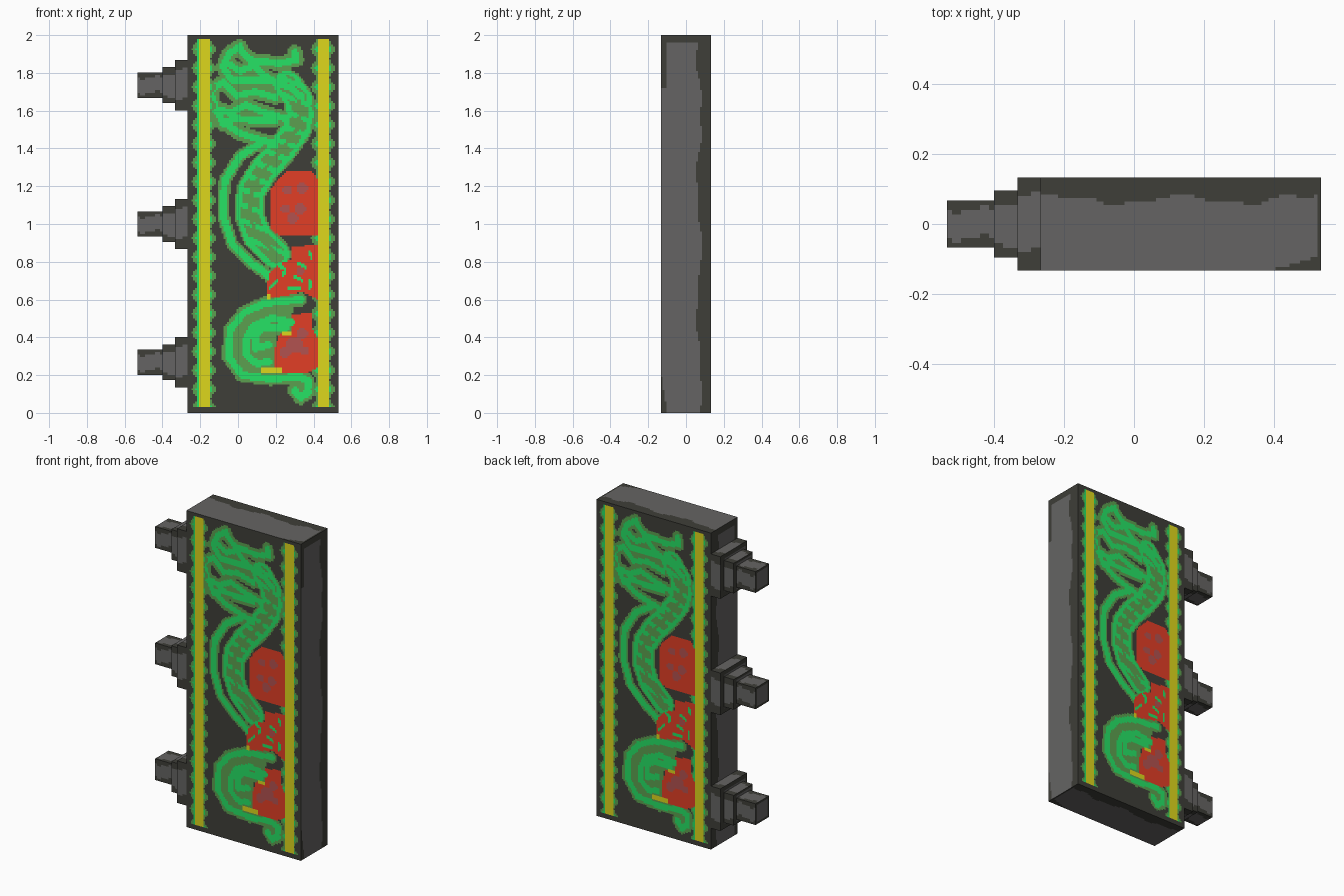
import bpy, bmesh, math

if "Cube" in bpy.data.objects:
    bpy.data.objects.remove(bpy.data.objects["Cube"])

# ---- materials ----
def lin(c):
    c /= 255
    return c / 12.92 if c <= 0.04045 else ((c + 0.055) / 1.055) ** 2.4

COLOURS = [("charcoal", 62, 62, 56), ("grey", 101, 100, 99), ("bright_green", 38, 226, 101),
           ("dull_green", 92, 160, 80), ("yellow", 222, 215, 28), ("red", 226, 62, 38),
           ("dusty_red", 178, 82, 80)]
MATS = []
for name, *rgb in COLOURS:
    m = bpy.data.materials.new(name)
    m.diffuse_color = (*[lin(c) for c in rgb], 1)
    m.use_nodes = True
    m.node_tree.nodes["Principled BSDF"].inputs["Base Color"].default_value = m.diffuse_color
    MATS.append(m)
DARK, GREY, GREEN, DULL, YELLOW, RED, DUSTY = range(7)


# ---- box whose faces are gridded and coloured by a rule ----
def grid_box(name, lo, hi, rule, cell):
    bm = bmesh.new()
    n = [max(1, round((hi[i] - lo[i]) / cell)) for i in range(3)]
    for a in range(3):
        u, v = (a + 1) % 3, (a + 2) % 3
        for sign in (-1, 1):
            rows = []
            for i in range(n[u] + 1):
                row = []
                for j in range(n[v] + 1):
                    p = [0, 0, 0]
                    p[a] = hi[a] if sign > 0 else lo[a]
                    p[u] = lo[u] + (hi[u] - lo[u]) * i / n[u]
                    p[v] = lo[v] + (hi[v] - lo[v]) * j / n[v]
                    row.append(bm.verts.new(p))
                rows.append(row)
            for i in range(n[u]):
                for j in range(n[v]):
                    q = [rows[i][j], rows[i + 1][j], rows[i + 1][j + 1], rows[i][j + 1]]
                    f = bm.faces.new(q if sign > 0 else q[::-1])
                    f.material_index = rule((q[0].co + q[2].co) / 2, a, sign)
    bmesh.ops.remove_doubles(bm, verts=bm.verts, dist=0.0005)
    me = bpy.data.meshes.new(name)
    bm.to_mesh(me)
    bm.free()
    for m in MATS:
        me.materials.append(m)
    ob = bpy.data.objects.new(name, me)
    bpy.context.collection.objects.link(ob)
    return ob


# ---- painted serpent, in hundredths of a unit ----
HEAD = [
    [(1, 193), (6, 187), (14, 186), (22, 185), (31, 187), (30, 191)],
    [(1, 194), (-5, 190), (-8, 183), (-3, 176), (6, 176), (17, 176), (28, 172), (34, 167)],
    [(-13, 172), (-8, 175), (-1, 168), (9, 170), (20, 167)],
    [(-14, 168), (-12, 161), (-4, 159), (4, 163), (14, 159), (25, 156)],
    [(-7, 186), (1, 181), (9, 184), (13, 179), (22, 174)],
    [(-8, 153), (-2, 156), (9, 155), (20, 155)],
    [(-12, 161), (-8, 154), (1, 148), (13, 144), (20, 142)],
]
MANE = [(14, 144), (1, 136), (-7, 123), (-8, 105), (-3, 89), (6, 80), (16, 73), (18, 70)]
BODY = [(26, 174), (32, 166), (33, 158), (31, 150), (23, 139), (14, 129), (7, 118),
        (6, 105), (10, 94), (20, 84)]
TAIL = [
    [(33, 60), (14, 58), (3, 53), (-4, 44), (-5, 30), (2, 20), (17, 18), (33, 19), (37, 17),
     (37, 11), (33, 8), (30, 12)],
    [(28, 48), (18, 50), (8, 46), (4, 38), (4, 31), (10, 26), (16, 27)],
    [(25, 45), (14, 45), (9, 42), (9, 34), (16, 36)],
]
TAIL_FILL = [(30, 60), (14, 60), (3, 54), (-5, 43), (-5, 29), (3, 18), (22, 17), (21, 24),
             (20, 44), (29, 53)]
FOOT_FILL = [(27, 20), (39, 20), (39, 7), (31, 7)]
REDS = [
    [(17.5, 97), (17.5, 119), (25, 127.5), (39, 128), (42, 124), (42, 94), (22, 94)],
    [(28, 88), (42, 89), (42, 60), (34, 64), (15, 60), (16, 73), (22, 79), (28, 81)],
    [(28, 52), (39, 53), (39, 46), (42, 40), (42, 24), (36, 21), (20, 21), (19, 32), (22, 42), (28, 42)],
]
# dusty blotches: x, z, radius
BLOTCHES = [(26, 118, 2.5), (34, 119, 3), (25, 108, 2.5), (33, 108, 3), (29, 103, 3),
            (30, 36, 4.5), (25, 32, 3), (34, 42, 3), (35, 33, 2.5), (33, 75, 2)]
# bright green flecks over the middle red patch
FLECKS = [[(17, 66), (21, 70)], [(22, 78), (25, 76), (24, 73)], [(32, 79), (36, 77)],
          [(30, 72), (34, 70)], [(38, 85), (39, 82)], [(27, 66), (33, 66)], [(38, 70), (38, 66)]]


def seg_dist(p, a, b):
    dx, dz = b[0] - a[0], b[1] - a[1]
    t = ((p[0] - a[0]) * dx + (p[1] - a[1]) * dz) / (dx * dx + dz * dz)
    t = min(1, max(0, t))
    return math.hypot(p[0] - a[0] - t * dx, p[1] - a[1] - t * dz)


def dist(p, line):
    return min(seg_dist(p, a, b) for a, b in zip(line, line[1:]))


def inside(p, poly):
    hit = False
    for a, b in zip(poly, poly[1:] + poly[:1]):
        if (a[1] > p[1]) != (b[1] > p[1]):
            if p[0] < a[0] + (p[1] - a[1]) * (b[0] - a[0]) / (b[1] - a[1]):
                hit = not hit
    return hit


def paint(x, z):
    p = (x, z)
    red = 20 < z < 129 and any(inside(p, r) for r in REDS)
    # yellow borders with scalloped green edging
    for cx in (-18, 45):
        d = abs(x - cx)
        if 3 < z < 198:
            wave = math.sin(z * 2 * math.pi / 10)
            if d < 3:
                return YELLOW
            if not red and d < 3.2 + 1.2 * wave * (wave > 0.5):
                return GREEN
            if not red and d < 5 + 1.2 * wave:
                return DULL
    if x < -18 or x > 45:
        return DARK
    if (12 < x < 23 and 21 < z < 23.5) or (15 < x < 17 and 60 < z < 63) or (23 < x < 28 and 41 < z < 43):
        return YELLOW
    # tail outline lies over the red
    if z < 68:
        dt = min(dist(p, s) for s in TAIL)
        if dt < 1.9:
            return GREEN
    if red:
        if 60 < z < 90 and min(dist(p, s) for s in FLECKS) < 0.9:
            return GREEN
        return DUSTY if any(math.hypot(x - a, z - b) < r for a, b, r in BLOTCHES) else RED
    if z < 68:
        if dt < 3.6 or inside(p, TAIL_FILL) or inside(p, FOOT_FILL):
            return DULL
    dm = dist(p, MANE)
    db = dist(p, BODY)
    dh = min(dist(p, s) for s in HEAD) if z > 135 else 99
    if dm < 1.9 or dh < 1.8 or 4.6 < db < 7:
        return GREEN
    if db <= 4.6:
        return GREEN if math.sin(z * 0.75 + x * 0.3) > 0.4 and db > 1 else DULL
    if dm < 3.2 or dh < 3.9 or db < 8:
        return DULL
    return DARK


# ---- slab ----
def slab_rule(p, axis, sign):
    if axis == 1:
        x = p.x if sign < 0 else 0.267 - p.x
        return paint(x * 100, p.z * 100)
    t = p.z if axis == 0 else p.x * 2 + 0.6
    edge = 0.07 + 0.012 * math.sin(9 * t) + 0.005 * math.sin(23 * t)
    front = -0.14
    if axis == 0:
        if p.z > 1.96:
            return DARK
        if p.z > 1.72:
            front = -0.105
        elif p.z < 0.2:
            front = -0.10 - 0.15 * p.z
    elif p.x > 0.52 or p.x > 0.4 and p.y < -0.13 + (p.x - 0.4) * 0.3:
        return DARK
    return GREY if front < p.y < edge else DARK


grid_box("slab", (-0.267, -0.133, 0), (0.533, 0.133, 2), slab_rule, 0.01)


# ---- three stepped side pegs ----
STEPS = [("flange", -0.333, -0.267, 0.133), ("collar", -0.4, -0.333, 0.095), ("pin", -0.533, -0.4, 0.067)]
for k, zc in enumerate((0.268, 1.0, 1.735)):
    for part, x0, x1, r in STEPS:
        def rule(p, axis, sign, zc=zc, r=r):
            w = 0.008 * math.sin(p.x * 40)
            v = p.z - zc if axis == 1 else p.y
            if axis == 0:
                return GREY if abs(p.z - zc) < r * 0.8 and -r * 0.85 < p.y < r * 0.7 else DARK
            return GREY if -r * 0.6 + w < v < r * 0.6 + w else DARK
        grid_box(f"peg_{part}_{k + 1}", (x0, -r, zc - r), (x1, r, zc + r), rule, 0.0135)
